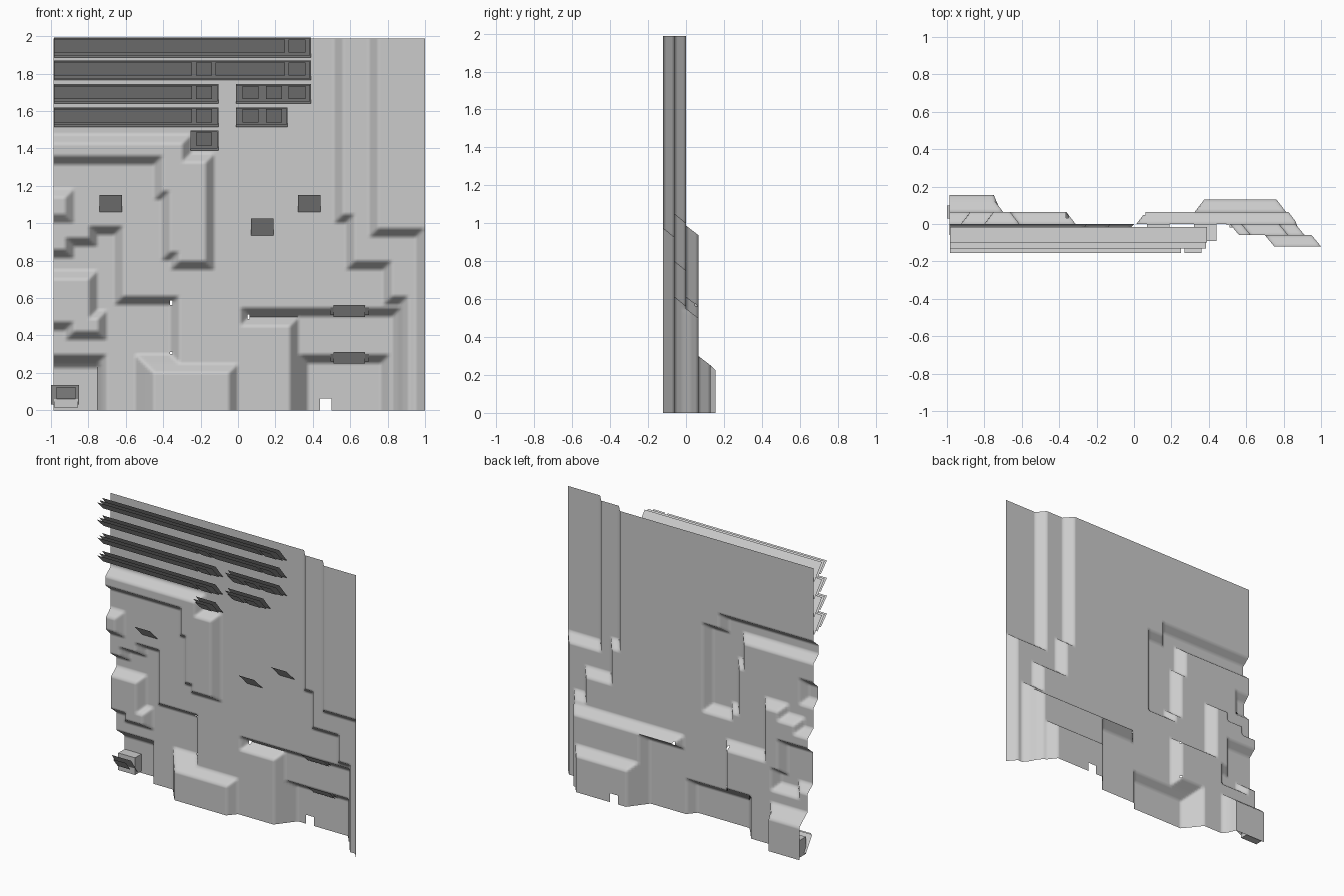
import bpy, bmesh

cube = bpy.data.objects.get("Cube")
if cube:
    bpy.data.objects.remove(cube)

grey = bpy.data.materials.new("light_grey")
grey.use_nodes = True
grey.diffuse_color = (0.6, 0.6, 0.6, 1)
grey.node_tree.nodes["Principled BSDF"].inputs["Base Color"].default_value = (0.6, 0.6, 0.6, 1)

STEP = 0.0125
RAMP = 0.05
FAR = 9


def finish(name, bm):
    mesh = bpy.data.meshes.new(name)
    bm.to_mesh(mesh)
    bm.free()
    mesh.materials.append(grey)
    ob = bpy.data.objects.new(name, mesh)
    bpy.context.collection.objects.link(ob)
    return ob


# Stepped relief: each terrace is (depth change, slope width, rectangles x0 x1 z0 z1)
terraces = [
    # right-hand steps towards the front
    (-.06, RAMP, [(.535, FAR, 1.03, FAR), (.595, FAR, .775, FAR),
                  (.795, FAR, .585, FAR), (.89, FAR, -FAR, FAR)]),
    (-.06, RAMP, [(.72, FAR, .955, FAR), (.97, FAR, -FAR, FAR)]),
    # lower right recesses
    (.065, RAMP, [(.04, .85, .475, .525), (.3, .85, -FAR, .525)]),
    (.065, RAMP, [(.345, .79, -FAR, .275)]),
    # lower left recesses
    (.065, RAMP, [(-FAR, -.64, -FAR, .84), (-.9, -.64, -FAR, .9), (-.78, -.64, -FAR, .96),
                  (-FAR, -.335, .275, .585), (-FAR, -.52, -FAR, .5)]),
    (.065, RAMP, [(-FAR, -.72, -FAR, .275)]),
    (.025, STEP, [(-FAR, -.74, -FAR, .24)]),
    # upper left ridge running down into a bulge
    (-.06, RAMP, [(-FAR, -.27, 1.335, 1.45), (-.43, -.27, 1.145, 1.45),
                  (-.43, -.145, 1.145, 1.35), (-.385, -.145, .83, 1.35),
                  (-.335, -.145, .775, 1.35)]),
    # mounds and bottom block
    (-.06, RAMP, [(-FAR, -.77, .45, .73), (-.9, -.72, .4, .51)]),
    (-.05, RAMP, [(-FAR, -.895, 1.02, 1.16)]),
    (-.06, RAMP, [(-.47, -.03, -FAR, .22)]),
]

# Bottom notch and small gaps
holes = [(.4375, .5, 0, .0625), (-.3625, -.35, .5625, .5875),
         (-.3625, -.35, .3, .3125), (.05, .0625, .4875, .5125)]


def snap(v):
    return round(v / STEP) * STEP


terraces = [(d, w, [tuple(map(snap, r)) for r in rects]) for d, w, rects in terraces]


def depth(x, z):
    y = 0
    for change, width, rects in terraces:
        inside = max(min(x - a, b - x, z - c, d - z) for a, b, c, d in rects)
        y += change * min(1, max(0, inside / width + .5))
    return y


def in_hole(x, z):
    return any(a < x < b and c < z < d for a, b, c, d in holes)


# Relief sheet
bm = bmesh.new()
N = 159
grid = [[bm.verts.new((x, depth(x, z), z)) for x in [1 - (N - i) * STEP for i in range(N + 1)]]
        for z in [k * STEP for k in range(N + 1)]]
for k in range(N):
    for i in range(N):
        a, b, c, d = grid[k][i], grid[k][i + 1], grid[k + 1][i + 1], grid[k + 1][i]
        mid = (a.co + c.co) / 2
        if not in_hole(mid.x, mid.z):
            bm.faces.new((a, b, c, d))
sheet = finish("relief_sheet", bm)
bpy.ops.object.select_all(action='DESELECT')
sheet.select_set(True)
bpy.context.view_layer.objects.active = sheet
bpy.ops.object.shade_smooth_by_angle(angle=1.0)


def slats(name, items):
    """Tilted flat plates: x0, x1, z0, z1, y at bottom, y at top."""
    bm = bmesh.new()
    for x0, x1, z0, z1, yb, yt in items:
        bm.faces.new([bm.verts.new(p) for p in
                      ((x0, yb, z0), (x1, yb, z0), (x1, yt, z1), (x0, yt, z1))])
    return finish(name, bm)


# Layered slat rows: base z, plate spans, raised panel spans
L = -.985
rows = [
    (1.887, [(L, .39)], [(L, .25), (.27, .36)]),
    (1.765, [(L, .39)], [(L, -.245), (-.225, -.14), (-.12, .25), (.27, .36)]),
    (1.64, [(L, -.105), (-.01, .39)],
     [(L, -.245), (-.225, -.14), (.025, .11), (.15, .235), (.27, .36)]),
    (1.515, [(L, -.105), (-.01, .265)],
     [(L, -.245), (-.225, -.14), (.025, .11), (.15, .235)]),
    (1.39, [(-.255, -.105)], [(-.225, -.14)]),
]
for n, (z, plates, panels) in enumerate(rows, 1):
    items = []
    for a, b in plates:
        items.append((a, b, z, z + .105, -.015, -.1))
        items.append((a, b - .005, z + .01, z + .1, -.05, -.13))
    items += [(a, b, z + .025, z + .095, -.085, -.155) for a, b in panels]
    slats(f"slat_row_{n}", items)

# Single tilted square plates
slats("square_plates", [(x, x + .12, z, z + .09, 0, -.09)
                        for x, z in ((-.74, 1.06), (.07, .935), (.32, 1.06))])

# Plates over the two right-hand ledges
for name, y, z in (("upper_ledge_plate", 0, .5), ("lower_ledge_plate", .065, .25)):
    slats(name, [(.51, .68, z, z + .06, y + .04, y - .02),
                 (.495, .7, z + .01, z + .05, y + .04, y - .005)])

# Corner slat and its bracket
slats("corner_slat", [(-1, -.85, .03, .135, .1, .03),
                      (-.97, -.87, .06, .125, .05, 0)])
bm = bmesh.new()
bmesh.ops.create_cube(bm, size=1)
for v in bm.verts:
    v.co = (-.92 + v.co.x * .13, .115 + v.co.y * .07, .075 + v.co.z * .12)
finish("corner_bracket", bm)
